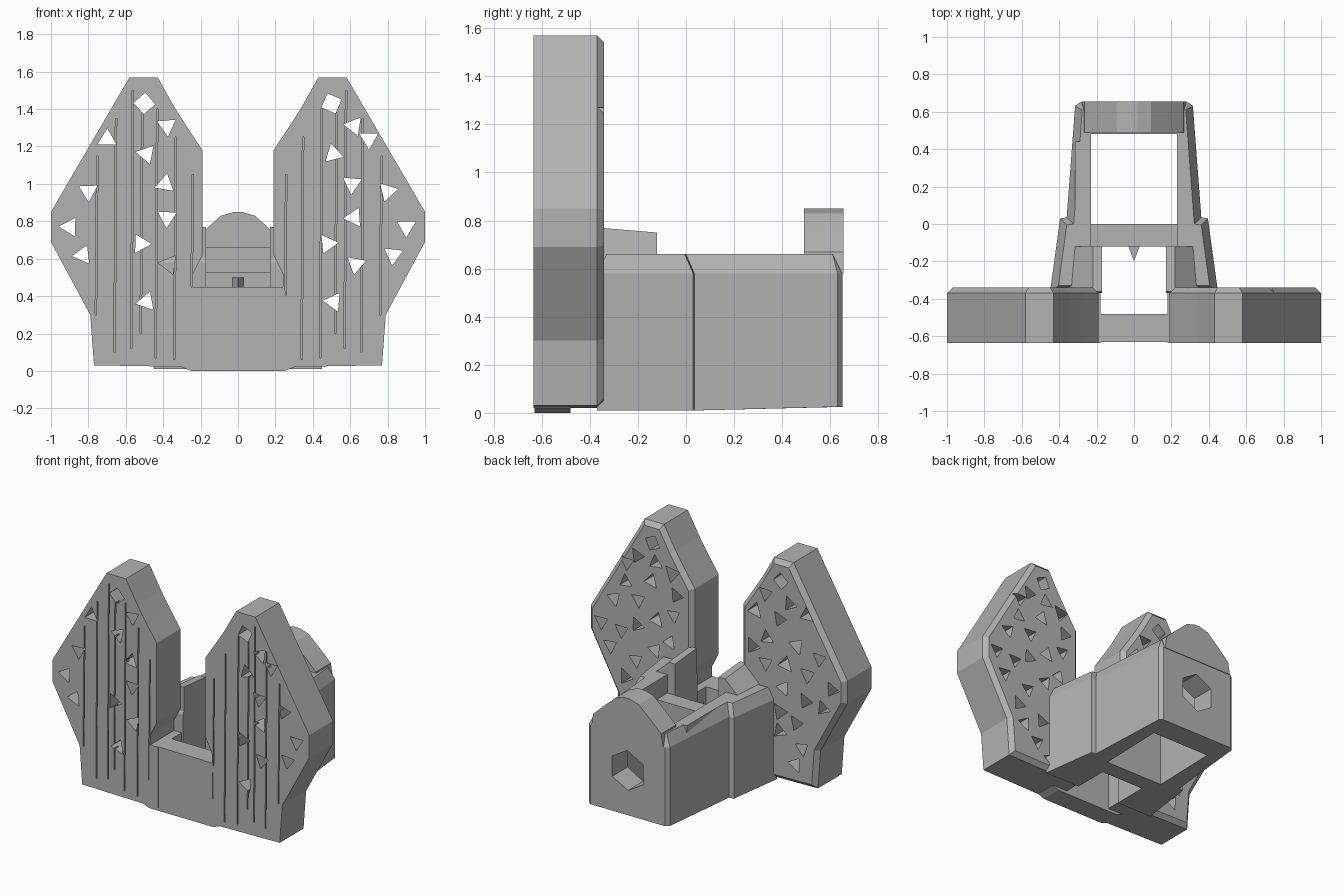
import bpy, bmesh, math, random
from mathutils import Vector, Matrix

random.seed(7)
if "Cube" in bpy.data.objects:
    bpy.data.objects.remove(bpy.data.objects["Cube"])

grey = bpy.data.materials.new("plain grey")
grey.use_nodes = True
grey.diffuse_color = (0.45, 0.45, 0.45, 1)
grey.node_tree.nodes["Principled BSDF"].inputs["Base Color"].default_value = grey.diffuse_color


def add_prism(bm, pts, axis, lo, hi, rim=None):
    """Extrude a 2D outline along y (x,z points) or z (x,y points); rim=(inset, rise) chamfers the far end."""
    place = (lambda p: (p[0], lo, p[1])) if axis == 'y' else (lambda p: (p[0], p[1], lo))
    step = Vector((0, hi - lo, 0)) if axis == 'y' else Vector((0, 0, hi - lo))
    face = bm.faces.new([bm.verts.new(place(p)) for p in pts])
    face.normal_update()
    if face.normal.dot(step) > 0:
        face.normal_flip()
    out = bmesh.ops.extrude_face_region(bm, geom=[face], use_keep_orig=True)
    bmesh.ops.translate(bm, vec=step, verts=[g for g in out['geom'] if isinstance(g, bmesh.types.BMVert)])
    cap = [g for g in out['geom'] if isinstance(g, bmesh.types.BMFace)][0]
    bmesh.ops.recalc_face_normals(bm, faces=bm.faces)
    if rim:
        bmesh.ops.inset_region(bm, faces=[cap], thickness=rim[0], depth=rim[1], use_even_offset=True)


def finish(name, bm):
    mesh = bpy.data.meshes.new(name)
    bmesh.ops.recalc_face_normals(bm, faces=bm.faces)
    bm.to_mesh(mesh)
    bm.free()
    mesh.materials.append(grey)
    obj = bpy.data.objects.new(name, mesh)
    bpy.context.scene.collection.objects.link(obj)
    return obj


def prism(name, *args):
    bm = bmesh.new()
    add_prism(bm, *args)
    return finish(name, bm)


def rect(x0, x1, y0, y1):
    return [(x0, y0), (x1, y0), (x1, y1), (x0, y1)]


def cut(obj, cutters):
    """Subtract each cutter, bake the result and discard the cutters."""
    for c in cutters:
        c.hide_render = True
        m = obj.modifiers.new("cut", 'BOOLEAN')
        m.operation, m.solver, m.object = 'DIFFERENCE', 'EXACT', c
    graph = bpy.context.evaluated_depsgraph_get()
    baked = bpy.data.meshes.new_from_object(obj.evaluated_get(graph))
    obj.modifiers.clear()
    obj.data = baked
    for c in cutters:
        bpy.data.objects.remove(c)


def ngon(x, z, r, n, turn):
    return [(x + r * math.cos(turn + 2 * math.pi * i / n), z + r * math.sin(turn + 2 * math.pi * i / n))
            for i in range(n)]


# Wing plates, with through holes, shallow pockets behind and slits in front
WING = [(.18, .02), (.77, .03), (.79, .3), (1, .69), (1, .85), (.58, 1.57), (.43, 1.57),
        (.34, 1.41), (.27, 1.3), (.19, 1.18), (.19, .62), (.24, .52), (.24, .45), (.18, .45)]
SHIFTED = [(.5, 1.43), (.62, 1.31), (.51, 1.16), (.61, 1), (.62, .82), (.48, .68), (.63, .57), (.51, .37)]
MIRRORED = [(.8, .96), (.9, .77), (.83, .62), (.7, 1.24)]
CORE = [(.3, .1), (.7, .1), (.72, .35), (.9, .7), (.9, .83), (.55, 1.46), (.46, 1.46), (.27, 1.12)]
SLITS = [(.25, .2, 1.05), (.34, .06, 1.25), (.44, .07, 1.4), (.52, .2, 1.38), (.57, .12, 1.5),
         (.66, .1, 1.35), (.76, .3, 1.15)]


def inside(p, poly):
    return all((b[0] - a[0]) * (p[1] - a[1]) - (b[1] - a[1]) * (p[0] - a[0]) > .0
               for a, b in zip(poly, poly[1:] + poly[:1]))


for side, label in ((1, "left"), (-1, "right")):
    wing = prism(label + "_wing", [(side * x, z) for x, z in WING], 'y', -.635, -.37, (.03, .03))
    shared = SHIFTED if side > 0 else [(x - 1, z) for x, z in SHIFTED]
    spots = [p for p in shared + [(side * x, z) for x, z in MIRRORED]]
    holes, pockets, slits = bmesh.new(), bmesh.new(), bmesh.new()
    for i, (x, z) in enumerate(spots):
        add_prism(holes, ngon(x, z, .058, 4 if i == 0 else 3, random.uniform(0, 6)), 'y', -.8, -.2)
    taken = list(spots)
    for _ in range(700):
        p = (random.uniform(.27, .9), random.uniform(.1, 1.46))
        q = (side * p[0], p[1])
        if inside(p, CORE) and all(math.dist(q, t) > .135 for t in taken):
            taken.append(q)
            add_prism(pockets, ngon(*q, random.uniform(.055, .066), 3, random.uniform(0, 6)),
                      'y', -.34 - random.uniform(.08, .2), -.2)
    for x, z0, z1 in SLITS:
        x *= side
        add_prism(slits, [(x - .004, z0), (x + .004, z0), (x + .012, z1), (x + .004, z1)], 'y', -.7, -.59)
    cut(wing, [finish("hole_cutter", holes), finish("pocket_cutter", pockets), finish("slit_cutter", slits)])

    # Sloped ridge joining the wing to the body
    ridge = prism(label + "_ridge", [(side * x, z) for x, z in
                  [(.17, .5), (.17, .77), (.22, .77), (.4, .6), (.4, .5)]], 'y', -.36, -.12)
    for v in ridge.data.vertices:
        if v.co.y > -.2 and v.co.z > .55:
            v.co.z -= .02

# Body frame with two open wells
half = [(.45, -.37), (.395, .03), (.36, .035), (.315, .63), (.29, .65)]
outline = half + [(-x, y) for x, y in reversed(half)]
body = prism("body", outline, 'z', .01, .58, (.04, .08))
for v in body.data.vertices:
    if v.co.z < .1 and v.co.y > .5:
        v.co.z = .025
wells = bmesh.new()
add_prism(wells, rect(-.17, .17, -.6, -.12), 'z', -.2, 1)
add_prism(wells, rect(-.23, .23, 0, .48), 'z', -.2, 1)
bore = prism("bore_cutter", ngon(0, .34, .14, 6, .5), 'y', .4, .8)
shelf = prism("shelf_cutter", rect(-.23, .23, -.2, .01), 'z', .53, 1)
cut(body, [finish("well_cutter", wells), bore, shelf])

# Front wall between the wings
prism("front_wall", [(-.3, .02), (-.25, 0), (.25, 0), (.3, .02), (.25, .45), (-.25, .45)], 'y', -.63, -.48)

# Rounded lug on the back wall
arc = [(.28, .58), (.265, .67), (.18, .75), (.09, .83), (.02, .85)]
prism("back_lug", arc + [(-x, z) for x, z in reversed(arc)], 'y', .49, .655)

# Raised rail on the right side
prism("side_rail", rect(-.315, -.265, .04, .44), 'z', .5, .66)

# Small pointed tab on the crossbeam
prism("crossbeam_tab", [(-.03, -.12), (0, -.2), (.03, -.12)], 'z', .4, .5)
